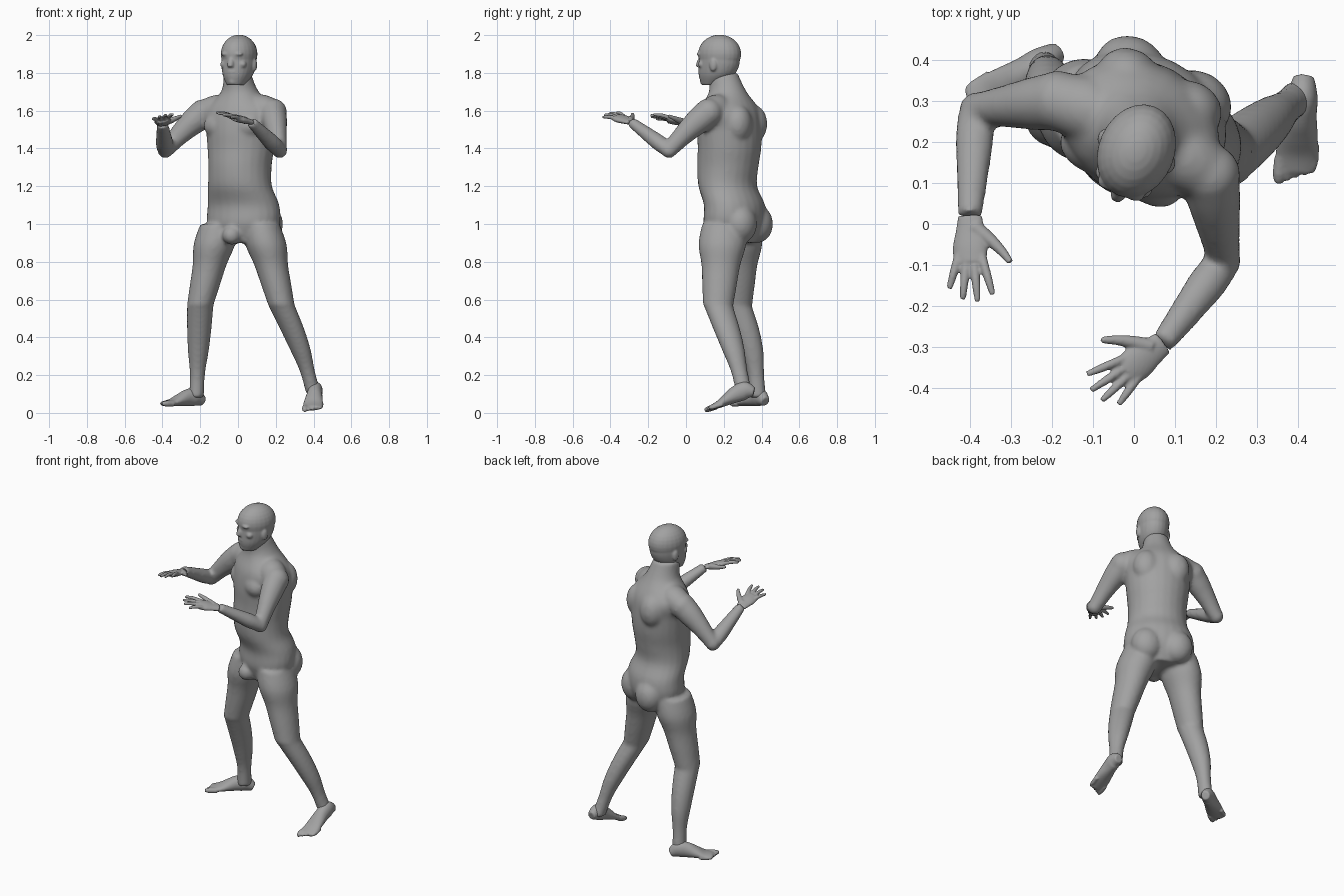
import bpy
import bmesh
from math import cos, sin, pi, tau, radians
from mathutils import Vector, Matrix

cube = bpy.data.objects.get("Cube")
if cube:
    bpy.data.objects.remove(cube, do_unlink=True)

skin = bpy.data.materials.new("plain grey")
skin.use_nodes = True
grey = (.36, .36, .36, 1)
skin.diffuse_color = grey
skin.node_tree.nodes["Principled BSDF"].inputs["Base Color"].default_value = grey

UP = Vector((0, 0, 1))
ACROSS = Vector((1, 0, 0))


def smooth_rows(rows, steps=4):
    """Catmull-Rom interpolation through the rows."""
    smooth = []
    last = len(rows) - 1
    for i in range(last):
        start, end = rows[i], rows[i + 1]
        leave = (end - rows[max(i - 1, 0)]) / 2
        arrive = (rows[min(i + 2, last)] - start) / 2
        for k in range(steps):
            t = k / steps
            ease = t * t * (3 - 2 * t)
            smooth.append(start.lerp(end, ease) + leave * t * (1 - t) ** 2
                          - arrive * t * t * (1 - t))
    return smooth + [rows[last]]


def loft(bm, centres, widths, depths, side, axis=None, sides=24):
    """Joins elliptical rings around the centres into a closed tube."""
    rows = smooth_rows([Vector((*c, w, d)) for c, w, d in zip(centres, widths, depths)])
    rings = []
    for i, row in enumerate(rows):
        step = rows[min(i + 1, len(rows) - 1)] - rows[max(i - 1, 0)]
        along = axis or step.to_3d().normalized()
        u = (side - along * side.dot(along)).normalized()
        v = along.cross(u)
        angles = [tau * k / sides for k in range(sides)]
        rings.append([bm.verts.new(row.to_3d() + u * row[3] * cos(a) + v * row[4] * sin(a))
                      for a in angles])
    for low, high in zip(rings, rings[1:]):
        for k in range(sides):
            bm.faces.new((low[k - 1], low[k], high[k], high[k - 1]))
    bm.faces.new(rings[0])
    bm.faces.new(rings[-1])


def limb(bm, start, end, widths, side, flat=1, bow=Vector(), axis=None):
    """A tube with evenly spaced widths that bows away from the straight line."""
    count = len(widths) - 1
    centres = [start.lerp(end, i / count) + bow * sin(pi * i / count)
               for i in range(count + 1)]
    loft(bm, centres, widths, [w * flat for w in widths], side, axis)


class Frame:
    """Places parts by side, forward and height on a turned body section."""

    def __init__(self, x, y, degrees):
        self.turn = Matrix.Rotation(radians(degrees), 4, 'Z')
        self.origin = Vector((x, y, 0))

    def at(self, side, forward, height):
        return self.origin + self.turn @ Vector((side, -forward, height))

    def column(self, bm, bottom, step, widths, depths, forwards):
        centres = [self.at(0, f, bottom + step * i) for i, f in enumerate(forwards)]
        loft(bm, centres, widths, depths, self.turn @ ACROSS, UP)

    def ball(self, bm, centre, size):
        matrix = Matrix.Translation(centre) @ self.turn @ Matrix.Diagonal((*size, 1))
        bmesh.ops.create_uvsphere(bm, u_segments=24, v_segments=14, radius=1, matrix=matrix)


def finish(bm, name, voxel, passes):
    """Fuses the overlapping shells into one smooth skin."""
    bmesh.ops.recalc_face_normals(bm, faces=bm.faces)
    mesh = bpy.data.meshes.new(name)
    bm.to_mesh(mesh)
    bm.free()
    mesh.materials.append(skin)
    obj = bpy.data.objects.new(name, mesh)
    bpy.context.collection.objects.link(obj)
    fuse = obj.modifiers.new("fuse", 'REMESH')
    fuse.mode = 'VOXEL'
    fuse.voxel_size = voxel
    fuse.use_smooth_shade = True
    soften = obj.modifiers.new("soften", 'SMOOTH')
    soften.iterations = passes


# Torso and neck, turned towards the right
trunk = Frame(.015, .23, -28)
body = bmesh.new()
trunk.column(body, .9, .1,
             widths=[.12, .2, .2, .175, .17, .18, .19, .2, .1, .07],
             depths=[.11, .15, .15, .15, .16, .165, .165, .15, .1, .08],
             forwards=[-.02, -.03, -.03, .01, .01, 0, 0, 0, .01, .04])
for s in (-1, 1):
    for chest_or_back, size in (((.085, .1, 1.52), (.08, .055, .065)),
                                ((.085, -.1, 1.53), (.08, .07, .1)),
                                ((.09, -.12, 1), (.09, .08, .1))):
        side, forward, height = chest_or_back
        trunk.ball(body, trunk.at(side * s, forward, height), size)
trunk.ball(body, trunk.at(0, .1, .94), (.05, .055, .05))


def leg(hip, knee, ankle, calf_bow):
    hip, knee, ankle = Vector(hip), Vector(knee), Vector(ankle)
    limb(body, hip, knee, [.1, .11, .09, .08, .07], ACROSS, 1.15, axis=UP)
    limb(body, knee, ankle, [.07, .065, .055, .04, .04], ACROSS, 1.1, Vector(calf_bow), UP)


leg((.12, .2, 1), (.23, .17, .57), (.4, .31, .1), (.015, .01, 0))
leg((-.1, .28, 1), (-.2, .27, .57), (-.22, .38, .08), (0, .025, 0))


def arm(s, shoulder, elbow, wrist):
    shoulder, elbow, wrist = Vector(shoulder), Vector(elbow), Vector(wrist)
    limb(body, trunk.at(s * .07, 0, 1.62), shoulder, [.07, .08, .07], UP)
    limb(body, shoulder, elbow, [.075, .07, .06, .05, .042], UP, .95, UP * .01)
    trunk.ball(body, shoulder, (.075, .075, .075))
    trunk.ball(body, elbow, (.042, .042, .042))
    flat_side = (wrist - elbow).cross(UP)
    limb(body, elbow, wrist, [.042, .047, .042, .036, .03], flat_side, .9)


left_wrist, right_wrist = Vector((.07, -.29, 1.54)), Vector((-.4, .02, 1.53))
arm(1, (.185, .12, 1.59), (.22, -.09, 1.39), left_wrist)
arm(-1, (-.185, .3, 1.585), (-.385, .28, 1.39), right_wrist)
finish(body, "body", .011, 6)

# Head with face
skull = Frame(.006, .178, -23)
head = bmesh.new()
skull.ball(head, skull.at(0, 0, 1.9), (.093, .118, .102))
skull.column(head, 1.735, .05,
             widths=[.045, .075, .087, .09],
             depths=[.05, .095, .11, .112],
             forwards=[.05, .02, .005, 0])
limb(head, skull.at(0, .1, 1.9), skull.at(0, .12, 1.83), [.01, .012, .018, .016], ACROSS)
skull.ball(head, skull.at(0, .105, 1.807), (.028, .013, .007))         # upper lip
skull.ball(head, skull.at(0, .102, 1.793), (.025, .013, .008))         # lower lip
skull.ball(head, skull.at(0, .09, 1.755), (.025, .02, .02))            # chin
for s in (-1, 1):
    skull.ball(head, skull.at(s * .034, .1, 1.9), (.028, .016, .01))   # brow
    skull.ball(head, skull.at(s * .05, .08, 1.845), (.024, .02, .02))  # cheek
    skull.ball(head, skull.at(s * .09, 0, 1.842), (.011, .02, .034))   # ear
finish(head, "head", .006, 3)


def hand(name, wrist, aim, thumb_side):
    """Fingers and thumb fan out from the wrist."""
    bm = bmesh.new()
    aim = Vector(aim).normalized()
    side = UP.cross(aim) * thumb_side
    slope = UP * .2

    def ray(degrees, reach):
        angle = radians(degrees)
        return wrist + ((aim + slope) * cos(angle) + (side + slope) * sin(angle)) * reach

    limb(bm, wrist, ray(0, .115), [.03, .036, .043, .04], side + slope, .45)
    for angle, reach in zip((16, 5, -5, -16), (.2, .21, .205, .185)):
        limb(bm, ray(angle, reach * .45), ray(angle, reach),
             [.012, .011, .01, .007], side, bow=UP * .007)
    limb(bm, ray(20, .03), ray(41, .15), [.02, .016, .012, .008], UP, bow=side * .008)
    finish(bm, name, .0045, 2)


hand("left_hand", left_wrist, (-.78, -.62, 0), -1)
hand("right_hand", right_wrist, (0, -1, 0), 1)


def foot(name, heel, toe, inner):
    """Heel and toe are points on the sole; inner is the big toe's side."""
    bm = bmesh.new()
    heel, toe = Vector(heel), Vector(toe)
    side = (toe - heel).cross(UP).normalized() * inner
    heights = [.025, .048, .045, .033, .02, .014]
    centres = [heel.lerp(toe, i * .175) + UP * h for i, h in enumerate(heights)]
    loft(bm, centres, [.025, .038, .04, .047, .052, .046], heights, side)
    for i in range(5):
        thick = .012 if i else .016
        offset = side * (.038 - .02 * i) + UP * .014
        reach = 1 - .035 * i
        limb(bm, heel.lerp(toe, reach - .25) + offset, heel.lerp(toe, reach) + offset,
             [thick, thick, thick, thick * .6], side)
    finish(bm, name, .006, 2)


foot("left_foot", (.415, .36, .085), (.39, .095, 0), 1)
foot("right_foot", (-.185, .42, .035), (-.42, .27, .035), -1)
